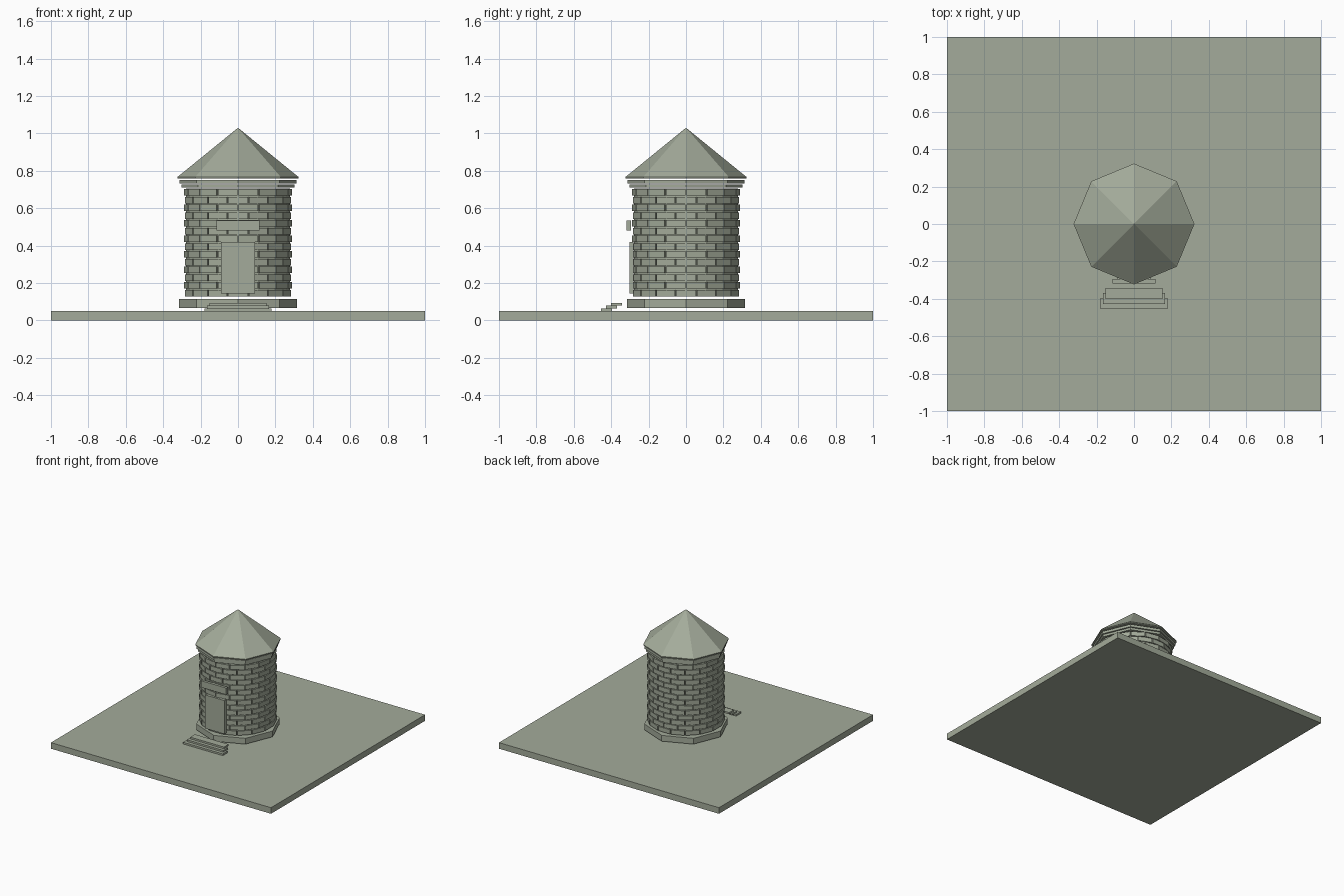
import bpy, bmesh, math
from math import pi, sin, cos

if "Cube" in bpy.data.objects:
    bpy.data.objects.remove(bpy.data.objects["Cube"])

stone = bpy.data.materials.new("grey_green_stone")
stone.diffuse_color = (0.37, 0.41, 0.325, 1)
stone.use_nodes = True
stone.node_tree.nodes["Principled BSDF"].inputs["Base Color"].default_value = stone.diffuse_color


def finish(name, bm):
    bmesh.ops.recalc_face_normals(bm, faces=bm.faces)
    me = bpy.data.meshes.new(name)
    bm.to_mesh(me)
    bm.free()
    me.materials.append(stone)
    ob = bpy.data.objects.new(name, me)
    bpy.context.collection.objects.link(ob)
    return ob


def add_box(bm, x0, x1, y0, y1, z0, z1):
    vs = bmesh.ops.create_cube(bm, size=1)["verts"]
    for v in vs:
        v.co = ((x0 + x1) / 2 + v.co.x * (x1 - x0),
                (y0 + y1) / 2 + v.co.y * (y1 - y0),
                (z0 + z1) / 2 + v.co.z * (z1 - z0))


def box(name, *dims):
    bm = bmesh.new()
    add_box(bm, *dims)
    return finish(name, bm)


def turned(name, profile, sides=8):
    """Closed solid from (radius, z) rings, first corner on the +x axis."""
    bm = bmesh.new()
    rings = []
    for r, z in profile:
        if r == 0:
            rings.append([bm.verts.new((0, 0, z))] * sides)
        else:
            rings.append([bm.verts.new((r * cos(2 * pi * i / sides),
                                        r * sin(2 * pi * i / sides), z))
                          for i in range(sides)])
    for a, b in zip(rings, rings[1:]):
        for i in range(sides):
            j = (i + 1) % sides
            quad = [a[i], a[j], b[j], b[i]]
            bm.faces.new(list(dict.fromkeys(quad)))
    for ring in (rings[0], rings[-1]):
        if ring[0] is not ring[1]:
            bm.faces.new(ring)
    return finish(name, bm)


# Ground slab and octagonal plinth
box("ground_slab", -1, 1, -1, 1, 0, 0.05)
turned("plinth", [(0.315, 0.067), (0.315, 0.115)])

# Mortar core behind the bricks
turned("wall_core", [(0.277, 0.127), (0.277, 0.704)], 16)

# Brick courses, every second course turned by half a brick
bm = bmesh.new()
ROWS, PER_ROW, Z0, Z1 = 14, 16, 0.125, 0.705
step = (Z1 - Z0) / ROWS
half = pi / PER_ROW
for row in range(ROWS):
    z0 = Z0 + row * step + 0.003
    z1 = Z0 + (row + 1) * step - 0.003
    for k in range(PER_ROW):
        mid = 2 * half * (k + 0.5 * (row % 2))
        corners = []
        for z in (z0, z1):
            for r, s in ((0.262, -1), (0.289, -1), (0.289, 1), (0.262, 1)):
                a = mid + s * (half - 0.012)
                corners.append(bm.verts.new((r * cos(a), r * sin(a), z)))
        lo, hi = corners[:4], corners[4:]
        bm.faces.new(lo)
        bm.faces.new(hi)
        for i in range(4):
            j = (i + 1) % 4
            bm.faces.new((lo[i], lo[j], hi[j], hi[i]))
finish("wall_bricks", bm)

# Cornice rings and pointed roof
turned("lower_cornice", [(0.303, 0.710), (0.303, 0.728)])
turned("upper_cornice", [(0.312, 0.731), (0.312, 0.752)])
turned("roof", [(0.323, 0.760), (0.323, 0.768), (0.316, 0.773), (0, 1.03)])

# Door and lintel on the front
box("door", -0.09, 0.09, -0.303, -0.28, 0.145, 0.42)
box("lintel", -0.115, 0.115, -0.317, -0.295, 0.48, 0.535)

# Three front steps
for i, w in enumerate((0.18, 0.165, 0.153)):
    y = -0.455 + i * 0.027
    z = 0.05 + i * 0.0143
    box("step_%d" % (i + 1), -w, w, y, y + 0.06, z, z + 0.0143)
